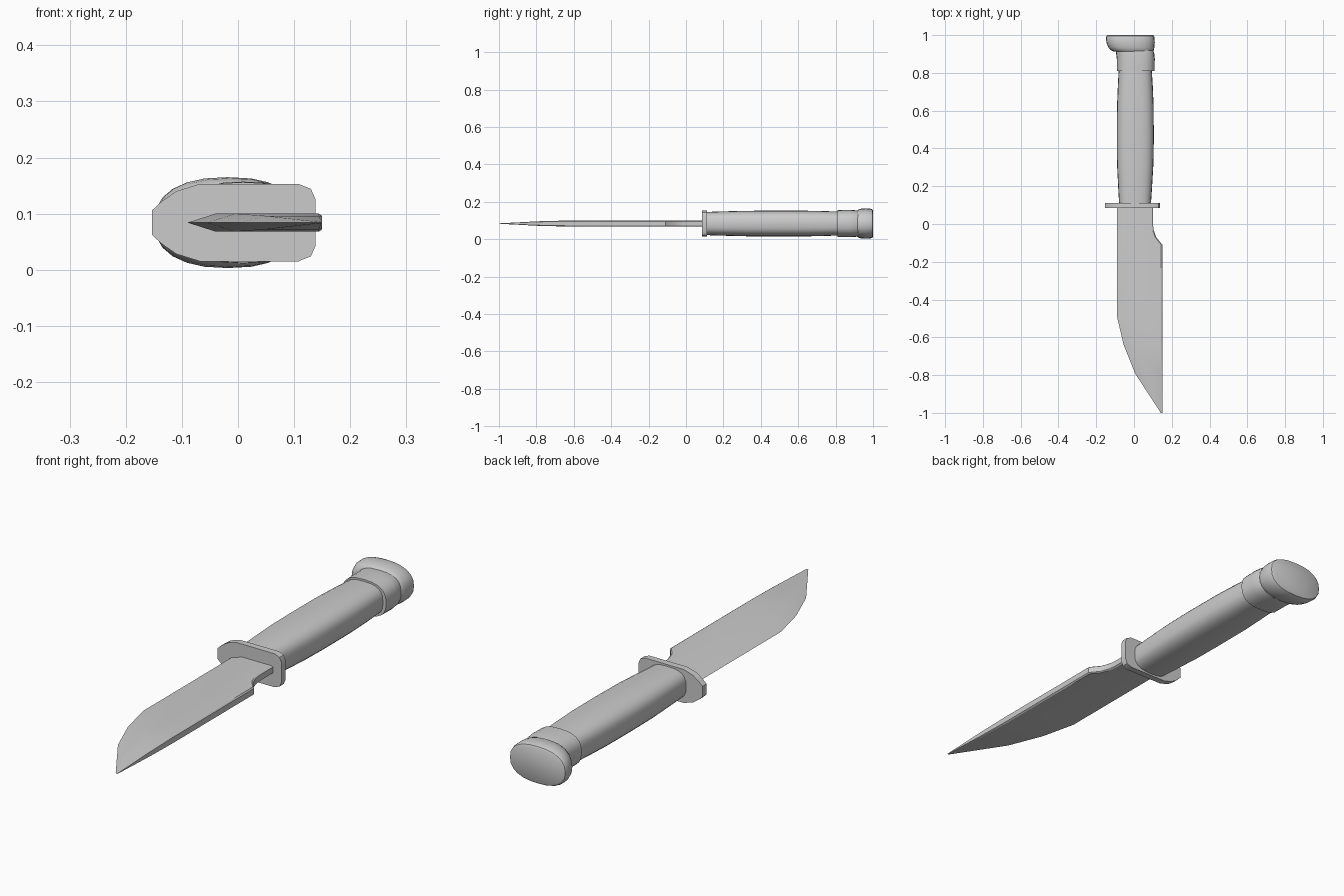
import bpy, bmesh, math

if "Cube" in bpy.data.objects:
    bpy.data.objects.remove(bpy.data.objects["Cube"])

ZC = 0.084  # height of the knife's long axis


def loft(name, rings, angle=35):
    """Skin a list of equal-length closed rings and cap both ends."""
    bm = bmesh.new()
    loops = [[bm.verts.new(p) for p in ring] for ring in rings]
    n = len(loops[0])
    for a, b in zip(loops, loops[1:]):
        for i in range(n):
            j = (i + 1) % n
            bm.faces.new((a[i], a[j], b[j], b[i]))
    bm.faces.new(loops[0][::-1])
    bm.faces.new(loops[-1])
    bmesh.ops.recalc_face_normals(bm, faces=bm.faces)
    mesh = bpy.data.meshes.new(name)
    bm.to_mesh(mesh)
    bm.free()
    ob = bpy.data.objects.new(name, mesh)
    bpy.context.collection.objects.link(ob)
    bpy.ops.object.select_all(action='DESELECT')
    bpy.context.view_layer.objects.active = ob
    ob.select_set(True)
    bpy.ops.object.shade_smooth_by_angle(angle=math.radians(angle))
    return ob


def oval(y, x0, x1, h, power=2.4, n=24):
    """Superellipse ring across the long axis, h = half height."""
    ring = []
    for i in range(n):
        a = 2 * math.pi * i / n
        c, s = math.cos(a), math.sin(a)
        ring.append(((x0 + x1) / 2 + (x1 - x0) / 2 * math.copysign(abs(c) ** (2 / power), c),
                     y, ZC + h * math.copysign(abs(s) ** (2 / power), s)))
    return ring


def blade_section(y, edge, ridge, spine, t):
    """Sharp edge, bevel up to the ridge, flat sides, chamfered spine."""
    c = min(0.006, (spine - ridge) / 2)
    half = [(ridge, t), (spine - c, t), (spine, t * 0.75)]
    pts = [(edge, 0)] + half + [(x, -z) for x, z in reversed(half)]
    return [(x, y, ZC + z) for x, z in pts]


# Blade: y, cutting edge x, bevel ridge x, spine x, half thickness
loft("blade", [blade_section(*s) for s in [
    (0.10, -0.09, -0.04, 0.10, 0.016),
    (0.00, -0.09, -0.04, 0.10, 0.016),
    (-0.03, -0.09, -0.04, 0.104, 0.016),
    (-0.07, -0.09, -0.04, 0.118, 0.016),
    (-0.11, -0.09, -0.04, 0.15, 0.016),
    (-0.49, -0.09, -0.04, 0.15, 0.016),
    (-0.64, -0.055, -0.005, 0.15, 0.016),
    (-0.79, 0.005, 0.05, 0.15, 0.012),
    (-1.00, 0.142, 0.146, 0.15, 0.001)]], 30)

# Guard plate: pointed on the edge side, rounded corners on the spine side
half = [(-0.153, 0.022), (-0.137, 0.037), (-0.11, 0.056), (-0.068, 0.069),
        (0.108, 0.069), (0.13, 0.060), (0.138, 0.042)]
outline = half + [(x, -z) for x, z in reversed(half)]
loft("guard", [[(x, y, ZC + z) for x, z in outline] for y in (0.085, 0.112)], 30)

# Grip: y, left x, right x, half height
loft("grip", [oval(*s, power=2.8) for s in [
    (0.11, -0.079, 0.090, 0.062),
    (0.20, -0.084, 0.096, 0.065),
    (0.32, -0.090, 0.103, 0.068),
    (0.45, -0.091, 0.105, 0.069),
    (0.62, -0.090, 0.104, 0.069),
    (0.72, -0.086, 0.100, 0.067),
    (0.82, -0.081, 0.094, 0.064)]])

# Collar
loft("collar", [oval(*s, power=2.6) for s in [
    (0.81, -0.091, 0.109, 0.072),
    (0.875, -0.091, 0.110, 0.073),
    (0.905, -0.095, 0.107, 0.071),
    (0.93, -0.100, 0.098, 0.068)]])

# Pommel cap, hooked toward the edge side
loft("pommel", [oval(*s) for s in [
    (0.912, -0.105, 0.100, 0.068),
    (0.920, -0.122, 0.105, 0.074),
    (0.935, -0.136, 0.108, 0.079),
    (0.960, -0.146, 0.110, 0.081),
    (0.985, -0.149, 0.109, 0.080),
    (0.996, -0.146, 0.106, 0.076),
    (1.000, -0.138, 0.098, 0.069)]], 40)
